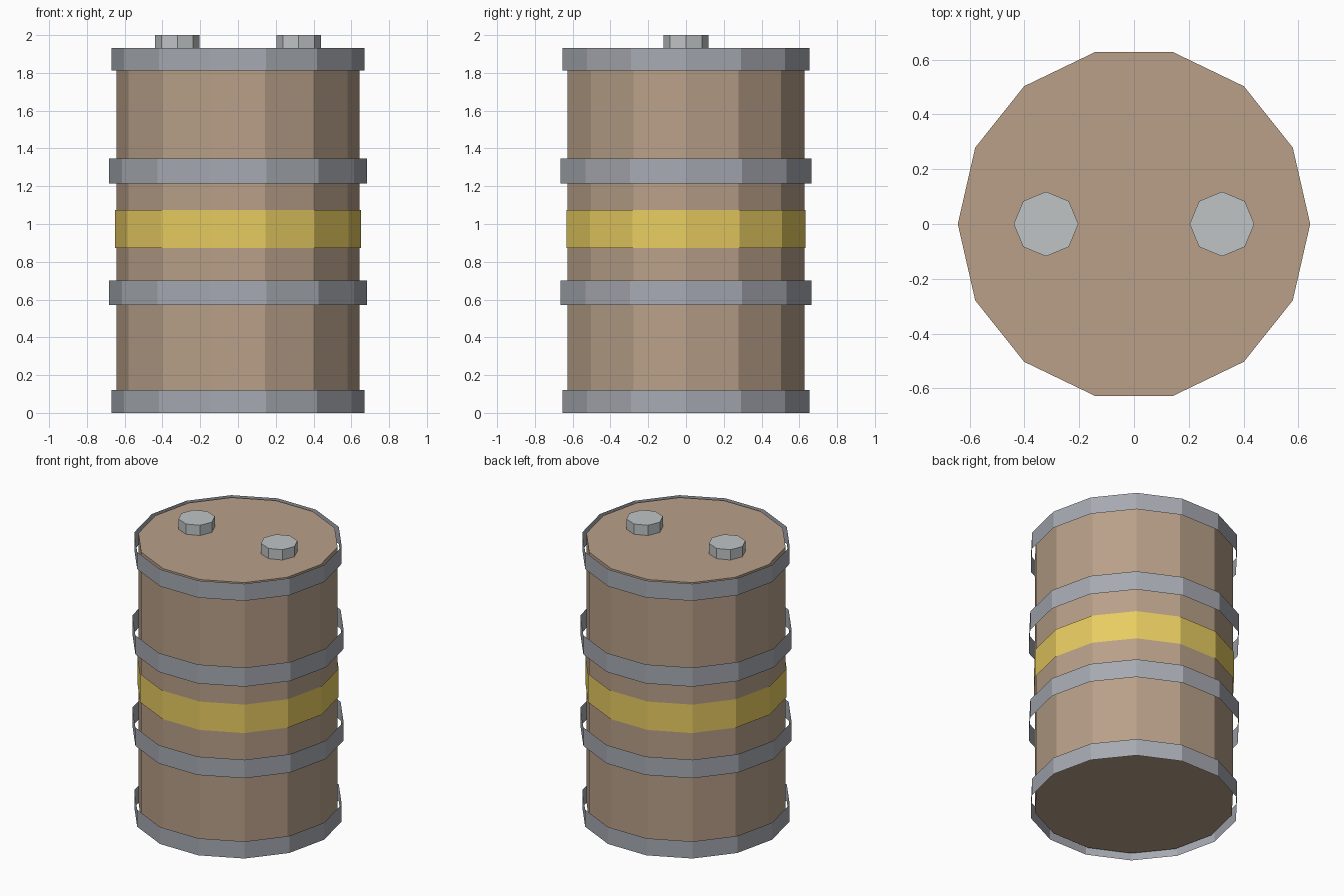
import bpy

if "Cube" in bpy.data.objects:
    bpy.data.objects.remove(bpy.data.objects["Cube"])


def material(name, rgb):
    m = bpy.data.materials.new(name)
    m.diffuse_color = (*rgb, 1)
    m.use_nodes = True
    m.node_tree.nodes["Principled BSDF"].inputs["Base Color"].default_value = m.diffuse_color
    return m


BROWN = material("brown_paint", (0.48, 0.35, 0.25))
YELLOW = material("yellow_paint", (0.80, 0.60, 0.12))
STEEL = material("steel", (0.38, 0.40, 0.44))
CAP = material("cap_metal", (0.52, 0.55, 0.56))


def prism(name, sides, radius, z0, z1, mat, x=0, fill='NGON'):
    """Flat-sided cylinder with its first corner on the x axis."""
    bpy.ops.mesh.primitive_cylinder_add(
        vertices=sides, radius=radius, depth=z1 - z0, end_fill_type=fill)
    ob = bpy.context.object
    ob.name = name
    # The primitive starts on +y, so swap x and y to put a corner on +x
    for v in ob.data.vertices:
        cx, cy, cz = v.co
        v.co = (cy + x, -cx, cz + (z0 + z1) / 2)
    ob.data.materials.append(mat)
    return ob


# Drum body with closed ends, its floor raised inside the bottom rim
prism("drum_body", 14, 0.643, 0.037, 1.928, BROWN)

# Open sheet bands: end rims, rolling hoops and painted stripe
for name, radius, z0, z1, mat in [
    ("bottom_rim", 0.67, 0.0, 0.12, STEEL),
    ("lower_hoop", 0.682, 0.57, 0.70, STEEL),
    ("stripe", 0.65, 0.873, 1.073, YELLOW),
    ("upper_hoop", 0.682, 1.214, 1.348, STEEL),
    ("top_rim", 0.67, 1.812, 1.932, STEEL),
]:
    prism(name, 14, radius, z0, z1, mat, fill='NOTHING')

# Two bung caps on the lid
for side, x in (("left", -0.321), ("right", 0.321)):
    prism(f"{side}_bung_cap", 8, 0.118, 1.92, 2.0, CAP, x=x)
